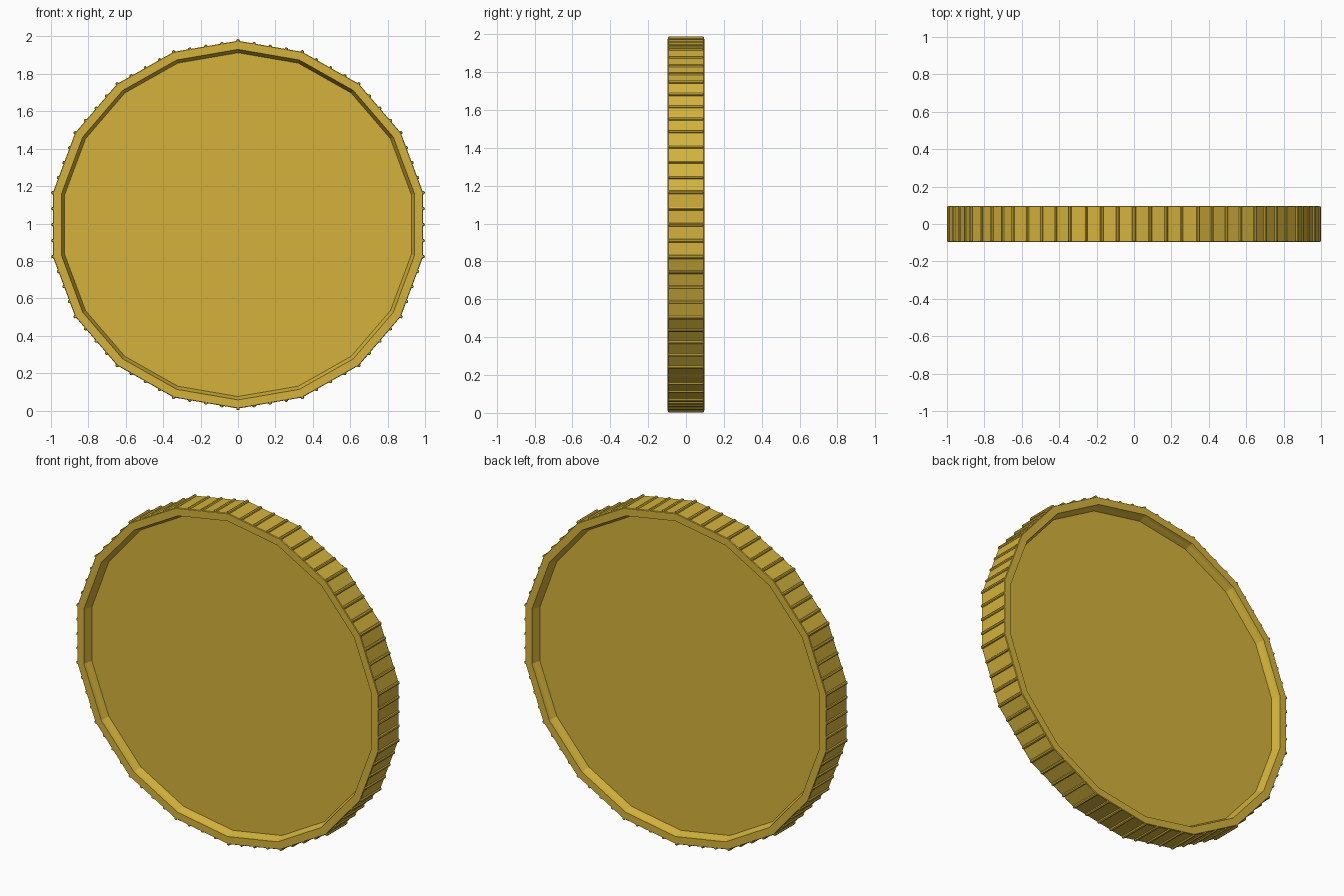
import bpy, bmesh, math
from mathutils import Vector

if "Cube" in bpy.data.objects:
    bpy.data.objects.remove(bpy.data.objects["Cube"])

SIDES = 18            # low-poly rim
PER_EDGE = 4          # ridges per rim edge
RX, RZ = 1.005, 0.983
CZ = 0.994
HALF = 0.097

gold = bpy.data.materials.new("gold")
gold.diffuse_color = (0.66, 0.45, 0.045, 1)
gold.use_nodes = True
gold.node_tree.nodes["Principled BSDF"].inputs["Base Color"].default_value = gold.diffuse_color


def finish(bm, name):
    bmesh.ops.recalc_face_normals(bm, faces=bm.faces)
    me = bpy.data.meshes.new(name)
    bm.to_mesh(me)
    bm.free()
    ob = bpy.data.objects.new(name, me)
    me.materials.append(gold)
    bpy.context.collection.objects.link(ob)
    return ob


def corner(i, inset=0.0, y=0.0):
    a = math.pi / 2 + math.tau * i / SIDES
    return Vector(((RX - inset) * math.cos(a), y, CZ + (RZ - inset) * math.sin(a)))


# Coin body: raised rim with a stepped wall down to a recessed face, both sides
half = [(0.064, 0.048), (0.058, 0.064), (0.051, 0.080), (0.046, HALF),
        (0.003, HALF), (0.0, HALF - 0.004)]
profile = half + [(r, -y) for r, y in reversed(half)]
bm = bmesh.new()
rings = [[bm.verts.new(corner(i, r, y)) for i in range(SIDES)] for r, y in profile]
for a, b in zip(rings, rings[1:]):
    for i in range(SIDES):
        j = (i + 1) % SIDES
        bm.faces.new((a[i], a[j], b[j], b[i]))
bm.faces.new(rings[0])
bm.faces.new(rings[-1])
finish(bm, "coin_body")

# Edge ridges: thin rods with tapered ends, spaced along each rim edge
bm = bmesh.new()
N, RAD = 8, 0.0095
rod = [(-HALF + 0.001, 0.6), (-HALF + 0.006, 1), (HALF - 0.006, 1), (HALF - 0.001, 0.6)]
for e in range(SIDES):
    for k in range(PER_EDGE):
        c = corner(e).lerp(corner(e + 1), k / PER_EDGE)
        a0 = math.atan2(c.z - CZ, c.x)
        loops = []
        for y, s in rod:
            loops.append([bm.verts.new((c.x + RAD * s * math.cos(a0 + math.tau * n / N), y,
                                        c.z + RAD * s * math.sin(a0 + math.tau * n / N)))
                          for n in range(N)])
        for a, b in zip(loops, loops[1:]):
            for n in range(N):
                m = (n + 1) % N
                bm.faces.new((a[n], a[m], b[m], b[n]))
        bm.faces.new(loops[0])
        bm.faces.new(loops[-1])
finish(bm, "edge_ridges")
